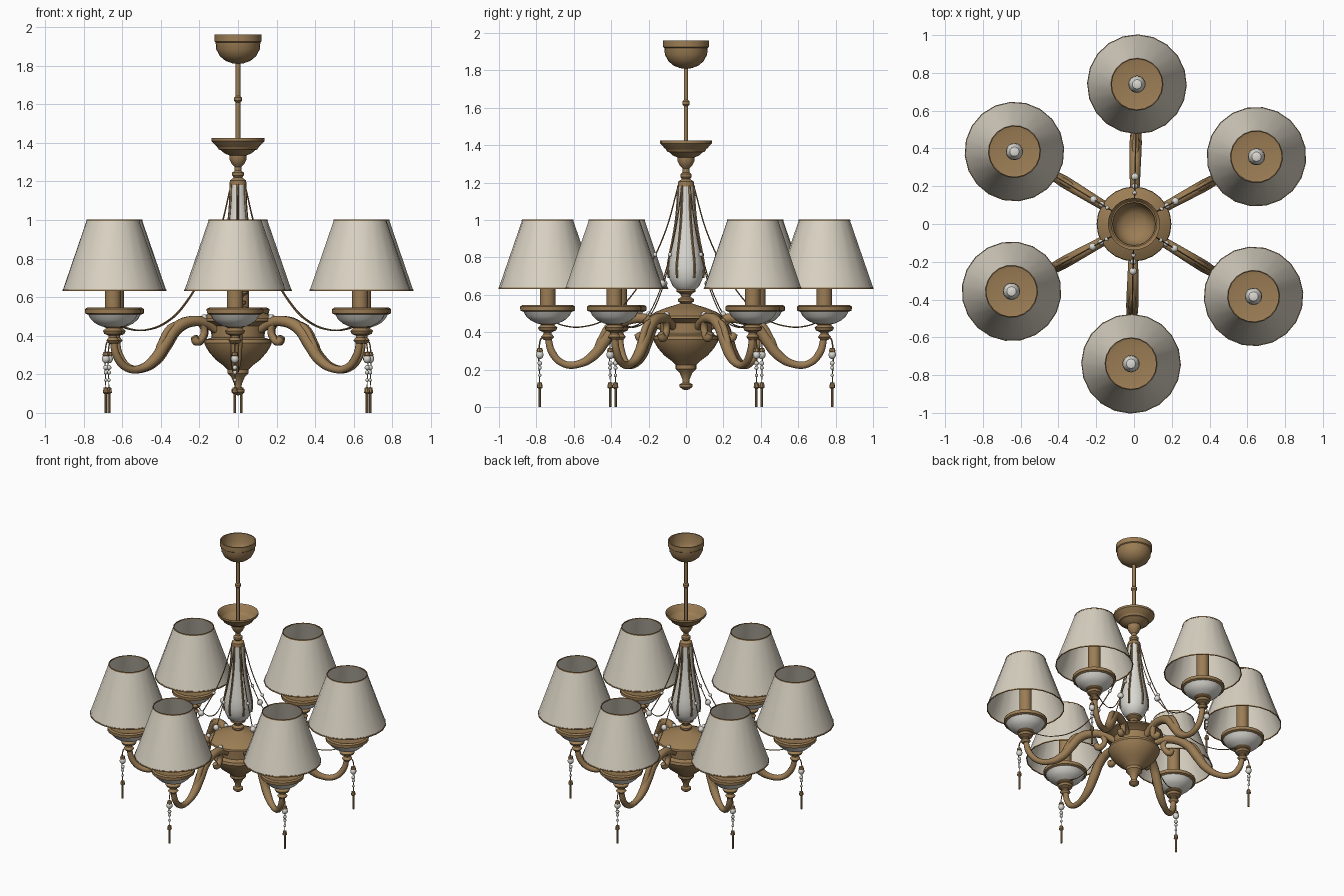
import bpy, bmesh, math
from mathutils import Matrix, Vector


def material(name, rgb):
    m = bpy.data.materials.new(name)
    m.diffuse_color = (*rgb, 1)
    return m


GOLD = material("antique_gold", (0.33, 0.205, 0.09))
FABRIC = material("shade_fabric", (0.69, 0.64, 0.54))
PORCELAIN = material("porcelain", (0.70, 0.69, 0.64))

ARM_COUNT = 6
START = math.radians(28.8)
REACH = 0.74


def add_mesh(name, bm, mat, smooth=35):
    bmesh.ops.recalc_face_normals(bm, faces=bm.faces)
    me = bpy.data.meshes.new(name)
    bm.to_mesh(me)
    bm.free()
    me.materials.append(mat)
    ob = bpy.data.objects.new(name, me)
    bpy.context.collection.objects.link(ob)
    bpy.ops.object.select_all(action='DESELECT')
    ob.select_set(True)
    bpy.context.view_layer.objects.active = ob
    bpy.ops.object.shade_smooth_by_angle(angle=math.radians(smooth))
    return ob


def lathe(name, profile, mat, x=0.0, segs=24):
    """Revolve (radius, z) points around a vertical axis at x."""
    bm = bmesh.new()
    vs = [bm.verts.new((r, 0, z)) for r, z in profile]
    es = [bm.edges.new(p) for p in zip(vs, vs[1:])]
    bmesh.ops.spin(bm, geom=vs + es, cent=(0, 0, 0), axis=(0, 0, 1),
                   angle=math.tau, steps=segs)
    bmesh.ops.remove_doubles(bm, verts=bm.verts, dist=0.0002)
    bmesh.ops.translate(bm, verts=bm.verts, vec=(x, 0, 0))
    return add_mesh(name, bm, mat)


def ball(name, x, z, r, mat, y=0.0, stretch=1.0):
    bm = bmesh.new()
    bmesh.ops.create_uvsphere(bm, u_segments=10, v_segments=7, radius=r)
    bmesh.ops.scale(bm, verts=bm.verts, vec=(1, 1, stretch))
    bmesh.ops.translate(bm, verts=bm.verts, vec=(x, y, z))
    return add_mesh(name, bm, mat, 60)


def tube(name, points, thickness, mat, res=3):
    """Smooth swept tube through (x, z, relative radius) points."""
    cu = bpy.data.curves.new(name, 'CURVE')
    cu.dimensions = '3D'
    cu.bevel_depth = thickness
    cu.bevel_resolution = res
    cu.resolution_u = 5
    cu.use_fill_caps = True
    sp = cu.splines.new('BEZIER')
    sp.bezier_points.add(len(points) - 1)
    for bp, (x, z, r) in zip(sp.bezier_points, points):
        bp.co = (x, 0, z)
        bp.radius = r
        bp.handle_left_type = bp.handle_right_type = 'AUTO'
    cu.materials.append(mat)
    ob = bpy.data.objects.new(name, cu)
    bpy.context.collection.objects.link(ob)
    bpy.ops.object.select_all(action='DESELECT')
    ob.select_set(True)
    bpy.context.view_layer.objects.active = ob
    bpy.ops.object.convert(target='MESH')
    ob = bpy.context.view_layer.objects.active
    bpy.ops.object.shade_smooth_by_angle(angle=math.radians(50))
    return ob


# ---- Central column ----
lathe("ceiling_canopy", [(0, 1.81), (0.03, 1.812), (0.065, 1.825), (0.095, 1.85),
      (0.113, 1.885), (0.116, 1.92), (0.122, 1.925), (0.122, 1.96), (0.114, 1.96),
      (0.108, 1.89), (0.09, 1.855), (0.06, 1.832), (0, 1.822)], GOLD)
lathe("hanging_rod", [(0.012, 1.34), (0.012, 1.61), (0.02, 1.618), (0.02, 1.635),
      (0.012, 1.643), (0.012, 1.82)], GOLD, segs=12)
lathe("upper_dish", [(0.014, 1.34), (0.10, 1.365), (0.128, 1.415), (0.138, 1.425),
      (0.138, 1.41), (0.115, 1.385), (0.07, 1.345), (0.045, 1.335), (0.045, 1.315),
      (0.032, 1.29), (0.018, 1.275), (0.018, 1.255), (0.03, 1.245), (0.03, 1.23),
      (0.022, 1.22), (0.042, 1.205), (0.044, 1.18), (0, 1.18)], GOLD)
VASE = [(0.04, 1.185), (0.043, 1.1), (0.052, 1.0), (0.068, 0.9), (0.086, 0.81),
        (0.095, 0.745), (0.09, 0.69), (0.07, 0.645), (0.045, 0.625)]
lathe("porcelain_vase", VASE, PORCELAIN)
lathe("lower_spindle", [(0.05, 0.632), (0.052, 0.618), (0.03, 0.605), (0.024, 0.59),
      (0.042, 0.578), (0.042, 0.565), (0.028, 0.555), (0.035, 0.53)], GOLD)
lathe("hub_body", [(0.03, 0.555), (0.06, 0.545), (0.11, 0.53), (0.16, 0.51),
      (0.195, 0.488), (0.198, 0.475), (0.165, 0.465), (0.14, 0.45), (0.138, 0.39),
      (0.17, 0.38), (0.175, 0.362), (0.168, 0.345), (0.15, 0.315), (0.115, 0.275),
      (0.075, 0.245), (0.055, 0.225), (0.055, 0.205), (0.035, 0.185), (0.02, 0.15),
      (0.018, 0.13), (0.034, 0.122), (0.034, 0.108), (0.018, 0.095), (0, 0.09)], GOLD)

# ---- One branch along +x, copied around afterwards ----
branch = []
add = branch.append
add(tube("arm", [(0.13, 0.43, 0.8), (0.19, 0.465, 1), (0.275, 0.475, 1.1),
     (0.365, 0.44, 1.2), (0.43, 0.36, 1.25), (0.49, 0.28, 1.1), (0.575, 0.23, 0.8),
     (0.655, 0.232, 0.75), (0.715, 0.29, 0.8), (0.74, 0.385, 0.7)], 0.026, GOLD))
add(tube("arm_scroll", [(0.225, 0.475, 0.9), (0.2, 0.43, 0.9), (0.215, 0.385, 0.9),
     (0.245, 0.37, 1.1), (0.262, 0.395, 0.8)], 0.021, GOLD))
add(tube("arm_leaf", [(0.33, 0.475, 0.4), (0.405, 0.44, 1), (0.46, 0.35, 1.1),
     (0.49, 0.305, 0.4)], 0.018, GOLD, 2))
add(tube("vase_rib", [(r + 0.002, z, 1) for r, z in VASE[:-2]], 0.007, GOLD, 1))
add(lathe("cup_base", [(0, 0.355), (0.022, 0.36), (0.035, 0.375), (0.022, 0.392),
     (0.022, 0.4), (0.045, 0.41), (0.052, 0.425), (0.035, 0.44), (0.062, 0.452)],
     GOLD, REACH, 16))
add(lathe("cup_bowl", [(0.058, 0.448), (0.09, 0.463), (0.115, 0.485), (0.132, 0.515)],
     PORCELAIN, REACH, 20))
add(lathe("cup_rim", [(0.132, 0.51), (0.146, 0.516), (0.147, 0.538), (0.135, 0.545),
     (0.11, 0.54), (0, 0.537)], GOLD, REACH, 20))
add(lathe("candle_tube", [(0.042, 0.535), (0.042, 0.775), (0, 0.775)], GOLD, REACH, 16))
add(lathe("bulb", [(0.02, 0.775), (0.035, 0.795), (0.046, 0.825), (0.042, 0.855),
     (0.025, 0.88), (0, 0.888)], PORCELAIN, REACH, 14))
add(lathe("lamp_shade", [(0.262, 0.635), (0.136, 1.0)], FABRIC, REACH, 20))
for name, r, z in (("shade_top_trim", 0.136, 1.0), ("shade_bottom_trim", 0.261, 0.637)):
    add(lathe(name, [(r + 0.003, z - 0.005), (r + 0.002, z + 0.003),
         (r - 0.003, z + 0.003), (r - 0.003, z - 0.005), (r + 0.003, z - 0.005)],
         GOLD, REACH, 20))

# Draped string with beads
add(tube("bead_string", [(0.045, 1.17, 1), (0.11, 0.94, 1), (0.2, 0.745, 1),
     (0.3, 0.585, 1), (0.42, 0.475, 1), (0.55, 0.43, 1), (0.65, 0.435, 1),
     (0.715, 0.46, 1)], 0.0035, GOLD, 0))
add(ball("string_bead", 0.25, 0.66, 0.021, PORCELAIN))
add(ball("string_bead_small", 0.165, 0.815, 0.012, PORCELAIN))
add(ball("hub_stud", 0.2, 0.495, 0.016, PORCELAIN))

# Hanging pendant
PX = 0.782
add(tube("pendant_hook", [(0.745, 0.37, 1), (0.768, 0.372, 1), (PX, 0.345, 1),
     (PX, 0.12, 0.6)], 0.004, GOLD, 0))
add(ball("pendant_crystal", PX, 0.28, 0.021, PORCELAIN, stretch=1.1))
add(lathe("pendant_cap", [(0, 0.318), (0.014, 0.314), (0.018, 0.298), (0.01, 0.292)],
     GOLD, PX, 8))
for z, r in ((0.235, 0.013), (0.21, 0.011), (0.17, 0.009)):
    add(ball("pendant_bead", PX, z, r, PORCELAIN))
add(lathe("pendant_drop", [(0, 0.135), (0.012, 0.13), (0.016, 0.105), (0.007, 0.098),
     (0.007, 0.0), (0, 0.0)], GOLD, PX, 8))

# ---- Copy the branch around the column ----
for part in branch:
    for k in range(ARM_COUNT):
        ob = part if k == 0 else part.copy()
        if k:
            bpy.context.collection.objects.link(ob)
        ob.rotation_euler = (0, 0, START + k * math.tau / ARM_COUNT)
